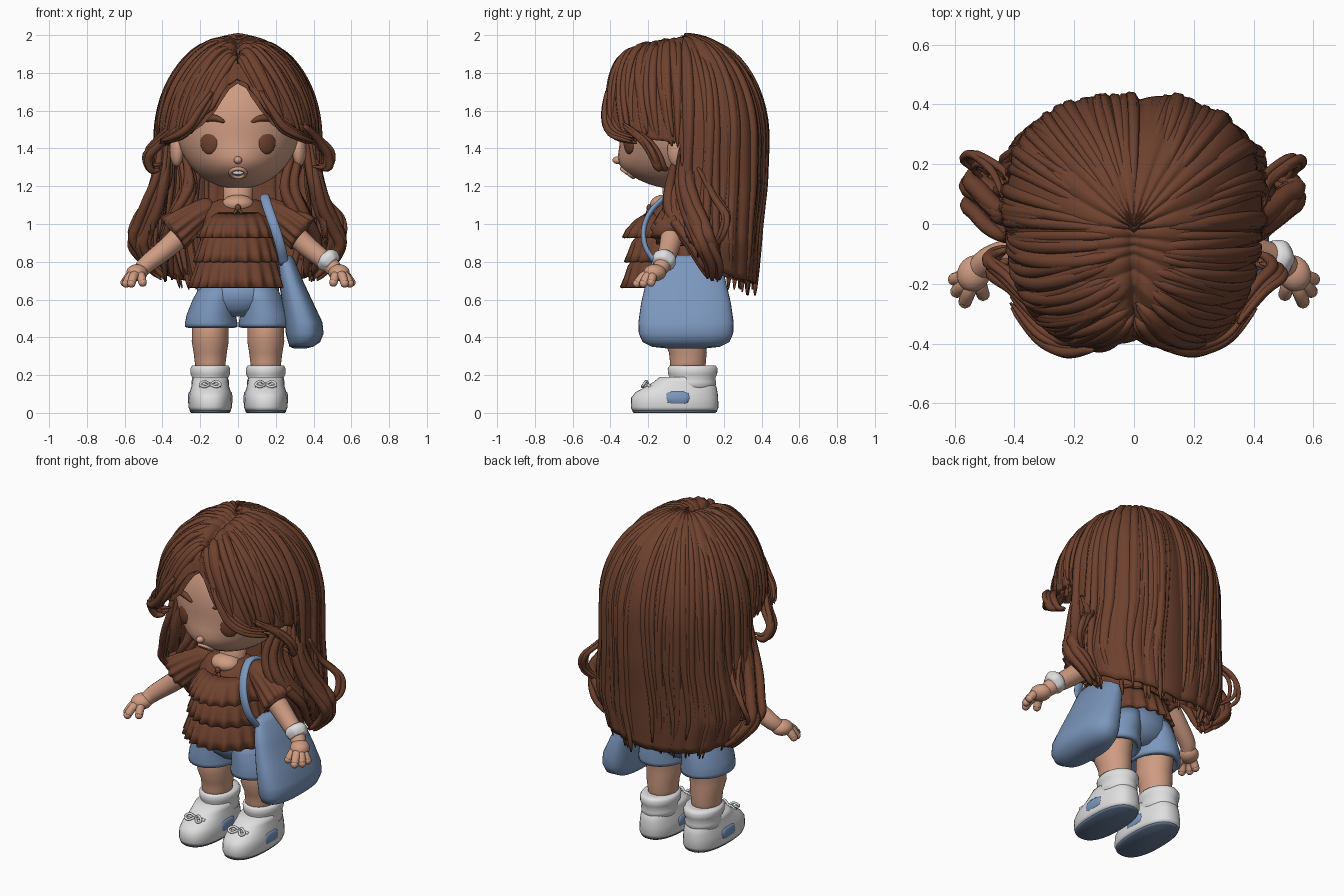
import bpy, bmesh, random
from math import sin, cos, pi, radians, acos, exp, copysign
from mathutils import Vector, Matrix

random.seed(7)
if "Cube" in bpy.data.objects:
    bpy.data.objects.remove(bpy.data.objects["Cube"])

def material(name, *rgb):
    m = bpy.data.materials.new(name)
    m.use_nodes = True
    m.diffuse_color = (*rgb, 1)
    m.node_tree.nodes["Principled BSDF"].inputs["Base Color"].default_value = (*rgb, 1)
    return m

BROWN = material("chestnut brown", .158, .054, .028)
SKIN = material("warm skin", .62, .33, .225)
BLUE = material("denim blue", .2, .31, .51)
WHITE = material("off white", .74, .74, .74)
SOLE = material("sole blue", .13, .19, .3)

def finish(name, bm, mat, thickness=0):
    bmesh.ops.recalc_face_normals(bm, faces=bm.faces)
    me = bpy.data.meshes.new(name)
    bm.to_mesh(me)
    bm.free()
    me.materials.append(mat)
    me.polygons.foreach_set("use_smooth", [True] * len(me.polygons))
    ob = bpy.data.objects.new(name, me)
    bpy.context.collection.objects.link(ob)
    if thickness:
        ob.modifiers.new("thickness", 'SOLIDIFY').thickness = thickness
    return ob

def bridge(bm, rings, cap=True):
    rows = [[bm.verts.new(p) for p in r] for r in rings]
    for a, b in zip(rows, rows[1:]):
        for i in range(len(a)):
            bm.faces.new((a[i - 1], a[i], b[i], b[i - 1]))
    if cap:
        bm.faces.new(rows[0])
        bm.faces.new(rows[-1])

def loft(name, rings, mat, cx=0, cy=0, power=2, pleats=0, sides=40, cap=True, thickness=0):
    """Stacks level rings given as z, x radius, y radius, x shift, y shift, pleat depth."""
    out, e = [], 2 / power
    for r in rings:
        z, rx, ry, dx, dy, amp = (list(r) + [0] * 3)[:6]
        out.append([])
        for i in range(sides):
            a = 2 * pi * i / sides
            c, s, k = cos(a), sin(a), 1 + amp * sin(pleats * a + sin(3 * a))
            out[-1].append((cx + dx + k * rx * copysign(abs(c) ** e, c),
                            cy + dy + k * ry * copysign(abs(s) ** e, s), z))
    bm = bmesh.new()
    bridge(bm, out, cap)
    return finish(name, bm, mat, thickness)

def smooth_path(pts, steps=5):
    p = [Vector(q) for q in pts]
    p = [2 * p[0] - p[1]] + p + [2 * p[-1] - p[-2]]
    out = []
    for a, b, c, d in zip(p, p[1:], p[2:], p[3:]):
        for t in (i / steps for i in range(steps)):
            out.append(.5 * (2 * b + (c - a) * t + (2 * a - 5 * b + 4 * c - d) * t * t
                             + (3 * b - a - 3 * c + d) * t ** 3))
    return out + [p[-2]]

def tube(bm, pts, radius, sides=8, flat=1, amp=0, pleats=0):
    """Sweeps a ring along a path; radius is a function of 0..1."""
    side, rings = Vector((1, .13, .07)), []
    for i, p in enumerate(pts):
        t = (pts[min(i + 1, len(pts) - 1)] - pts[max(i - 1, 0)]).normalized()
        side = (side - t * side.dot(t)).normalized()
        u, other, ring = i / (len(pts) - 1), t.cross(side), []
        for a in (2 * pi * j / sides for j in range(sides)):
            r = radius(u) * (1 + amp * u * sin(pleats * a))
            ring.append(p + side * cos(a) * r + other * sin(a) * r * flat)
        rings.append(ring)
    bridge(bm, rings)

def sweep(name, pts, radius, mat, **kw):
    bm = bmesh.new()
    tube(bm, smooth_path(pts), radius, **kw)
    return finish(name, bm, mat)

def ball(name, centre, radii, mat, turn=0):
    bm = bmesh.new()
    m = Matrix.Translation(centre) @ Matrix.Rotation(turn, 4, 'Z') @ Matrix.Diagonal((*radii, 1))
    bmesh.ops.create_uvsphere(bm, u_segments=40, v_segments=24, radius=1, matrix=m)
    return finish(name, bm, mat)

def table(rows, x):
    for (a, va), (b, vb) in zip(rows, rows[1:]):
        if x <= b:
            return va + (vb - va) * max(0, (x - a) / (b - a))
    return rows[-1][1]

# Head and face
def muzzle(x, z):
    return .07 * exp(-((z - 1.3) / .1) ** 2 - (x / .2) ** 2)

def face_point(x, z, lift=0):
    q = max(0, 1 - (x / .33) ** 2 - ((z - 1.525) / .34) ** 2)
    return Vector((x, -.05 - .3 * q ** .5 - muzzle(x, z) - lift, z))

for v in ball("head", (0, -.05, 1.525), (.33, .3, .34), SKIN).data.vertices:
    v.co.y -= muzzle(v.co.x, v.co.z) * max(0, min(1, (-.05 - v.co.y) / .1))
ball("nose", face_point(0, 1.338, .002), (.022, .026, .02), SKIN)
mouth = [face_point(.04 * cos(a * pi / 8), 1.27 + .022 * sin(a * pi / 8), .002) for a in range(17)]
sweep("lips", mouth, lambda u: .011, SKIN)
ball("teeth", face_point(0, 1.275, -.004), (.034, .008, .014), WHITE)
loft("neck", [(1.02, .09, .08), (1.12, .075, .07), (1.25, .08, .08)], SKIN, cy=-.05)
for s, side in ((1, "left"), (-1, "right")):
    ball(side + "_eye", face_point(s * .152, 1.43, -.009), (.052, .019, .06), BROWN, s * .48)
    brow = [face_point(s * x, z) for x, z in ((.07, 1.54), (.12, 1.56), (.17, 1.557), (.21, 1.535))]
    sweep(side + "_eyebrow", brow, lambda u: .004 + .015 * sin(pi * u) ** .6, BROWN)
    ball(side + "_ear", (s * .325, -.05, 1.39), (.035, .05, .085), SKIN, s * -.3)

# Hair: a draped surface that falls from the parting
HEM = [(0, 1.77), (9, 1.74), (18, 1.62), (28, 1.53), (40, 1.48), (60, 1.45), (86, 1.43),
       (88, .98), (105, .78), (130, .71), (180, .67)]
PART = [(0, -.36), (30, -.2), (60, -.1), (90, -.02), (180, 0)]
CREST = [(-.36, 1.86), (-.2, 1.97), (0, 2.012)]
FLARE = [(.65, .93), (.75, 1.0), (.9, 1.12), (1.05, 1.08), (1.2, 1.02), (1.45, 1)]
TUCK = [(.65, .88), (1.0, .93), (1.2, .98), (1.45, 1)]
WAIST = 1.45

def hair_point(phi, t, k=1):
    a, c, s = abs(phi), -cos(radians(phi)), sin(radians(phi))
    hem, y0 = table(HEM, a), table(PART, a)
    top = table(CREST, y0)
    n, depth = (2.3, .462) if c < 0 else (2.8, .43)
    r = k / ((abs(s) / .43) ** n + (abs(c) / depth) ** n) ** (1 / n) * (1 - .1 * exp(-(a / 9) ** 2))
    full = acos(max(0, min(1, (hem - WAIST) / (top - WAIST)))) * .45
    d = t * (full + max(0, WAIST - hem))
    ang, drop = min(d / .45, pi / 2), max(0, d - .45 * pi / 2)
    z = WAIST + (top - WAIST) * cos(ang) * (.5 + .5 * k) - drop
    z -= .045 * exp(-12 * ang) * max(0, min(1, (140 - a) / 40))
    x, y = s * r * sin(ang), y0 + (c * r - y0) * sin(ang)
    return Vector((x * table(FLARE, z), y * table(TUCK, z), z)) if drop else Vector((x, y, z))

for name, k, thickness in (("hair_outer_layer", .99, .02), ("hair_inner_layer", .84, 0)):
    rows = []
    for j in range(41):
        rows.append([])
        for phi in (-180 + 1.5 * i for i in range(240)):
            groove = abs(sin(radians(phi) * 13 + sin(radians(phi) * 5) + .6 * sin(j * .12)))
            rows[-1].append(hair_point(phi, j / 40, k * (.975 + .035 * groove ** .6)))
    bm = bmesh.new()
    bridge(bm, rows, cap=False)
    bmesh.ops.remove_doubles(bm, verts=bm.verts, dist=.0004)
    finish(name, bm, BROWN, thickness)

def strand_radius(r):
    return lambda u: r * (.15 + .85 * sin(pi * min(1, .03 + .97 * u)) ** .5)

# Strands lying along the hair, and ragged ends beneath it
bm = bmesh.new()
for n in range(150):
    phi0, sign, k = random.uniform(6, 180), random.choice((-1, 1)), random.uniform(.955, .985)
    if n > 110:
        phi0, k = random.uniform(95, 180), random.uniform(.8, .95)
    start, end = random.uniform(.03, .2), random.uniform(.94, 1.05)
    wave, swing, pts = random.uniform(0, 6), random.uniform(1, 3), []
    for u in (i / 27 for i in range(28)):
        t = start + (end - start) * u
        phi = phi0 + swing * sin(wave + 5 * t)
        phi = max(3, min(84, phi + 14 * t * t)) if phi0 < 84 else max(91, phi)
        pts.append(hair_point(sign * phi, t, k - .06 * max(0, 1 - 6 * u)))
    tube(bm, pts, strand_radius(random.uniform(.018, .03)), sides=7)
finish("hair_strands", bm, BROWN)

# Swept fringe, and curled locks beside the face and over the shoulders
LOCKS = [
    (11, .03, [(.38, .02, 1.46), (.41, -.01, 1.25), (.45, .02, 1.1), (.5, .07, .98),
               (.525, .1, .9), (.48, .14, .81), (.4, .14, .73)]),
    (11, .03, [(.31, .0, 1.4), (.27, -.05, 1.2), (.33, -.05, 1.05), (.39, .05, .9), (.37, .15, .72)]),
    (6, .016, [(.13, -.4, 1.7), (.19, -.41, 1.6), (.25, -.4, 1.52), (.32, -.36, 1.47), (.41, -.26, 1.44)]),
    (4, .02, [(.34, -.3, 1.52), (.42, -.2, 1.44), (.475, -.15, 1.37), (.465, -.12, 1.3), (.41, -.1, 1.3)]),
    (3, .013, [(.42, .08, 1.3), (.45, .16, 1.15), (.53, .22, 1.05), (.55, .2, .95), (.49, .15, .88)])]
bm = bmesh.new()
for s in (1, -1):
    for count, spread, path in LOCKS:
        for n in range(count):
            off = [random.uniform(-spread, spread) * f for f in (1, 1.6, 1)]
            pts = [Vector((s * x + random.uniform(-.012, .012), y, z)) + Vector(off) for x, y, z in path]
            tube(bm, smooth_path(pts), strand_radius(random.uniform(.6, 1.1) * min(.032, spread + .004)))
finish("hair_locks", bm, BROWN)

# Blouse with three ruffled tiers
loft("blouse_yoke", [(1.13, .1, .07), (1.11, .15, .1), (1.05, .19, .14), (.95, .2, .18),
                     (.72, .2, .18)], BROWN, cy=-.06)
for name, top, bottom, a, b, c, d in (("upper", 1.06, .93, .15, .14, .215, .26),
                                      ("middle", .95, .8, .18, .18, .23, .25),
                                      ("lower", .83, .665, .2, .2, .255, .27)):
    h = top - bottom
    loft("blouse_%s_tier" % name,
         [(top, a, b), (top - .3 * h, a * .6 + c * .4, b * .5 + d * .5, 0, 0, .015),
          (bottom + .3 * h, c * .95, d * .94, 0, 0, .03), (bottom, c, d, 0, 0, .045)],
         BROWN, cy=-.07, pleats=22, sides=168, cap=False, thickness=.014)
ball("neckline", (0, -.115, 1.105), (.085, .075, .05), SKIN)
ball("tie_knot", (0, -.195, 1.085), (.016, .014, .02), BROWN)

loft("shorts_hips", [(.51, .08, .1), (.55, .18, .145), (.6, .22, .17), (.7, .215, .17)], BLUE, cy=-.01)
for s, side in ((1, "left"), (-1, "right")):
    sweep("tie_end", [(0, -.195, 1.085), (s * .02, -.21, 1.05), (s * .025, -.24, 1.0)], lambda u: .008, BROWN)
    loft(side + "_shorts_leg", [(.66, .1, .16, -.035 * s), (.6, .118, .17, -.02 * s), (.52, .13, .176),
         (.475, .139, .178), (.455, .139, .176), (.45, .12, .15), (.5, .1, .13)], BLUE, cx=s * .142, cy=-.01)
    # Arms and hands
    arm = [(.17, -.04, 1.06), (.28, -.07, .96), (.38, -.09, .87), (.48, -.12, .79), (.52, -.15, .75)]
    sweep(side + "_arm", [(s * x, y, z) for x, y, z in arm], lambda u: .068 - .028 * u, SKIN, sides=20)
    sweep(side + "_sleeve", [(s * .13, -.05, 1.1), (s * .24, -.065, 1.03), (s * .345, -.085, .95)],
          lambda u: .045 + .055 * u ** .6, BROWN, sides=72, amp=.09, pleats=12)
    ball(side + "_palm", (s * .535, -.165, .742), (.055, .062, .045), SKIN, s * .5)
    for x, y, z in ((.6, -.185, .69), (.592, -.225, .685), (.565, -.26, .685), (.505, -.235, .69)):
        sweep(side + "_finger", [(s * .53, -.165, .74), (s * (x * .6 + .212), y * .6 - .066, .725),
                                 (s * x, y, z)], lambda u: .027 - .005 * u, SKIN, sides=12)
        ball(side + "_fingertip", (s * x, y, z), (.022, .022, .022), SKIN)
    # Legs, socks and shoes
    x = s * .147
    loft(side + "_leg", [(.18, .076, .09), (.27, .082, .095), (.32, .088, .1), (.38, .098, .112, 0, -.015),
                         (.43, .096, .112, 0, -.01), (.56, .1, .12)], SKIN, cx=x, cy=.01)
    loft(side + "_sock", [(.12, .095, .12), (.165, .1, .124), (.185, .094, .12), (.205, .104, .13),
                          (.235, .105, .132), (.25, .096, .122), (.25, .07, .09)], WHITE, cx=x, cy=.035)
    loft(side + "_shoe", [(.012, .108, .225), (.03, .115, .232), (.08, .114, .23), (.11, .109, .217, 0, .01),
                          (.14, .1, .185, 0, .035), (.165, .096, .155, 0, .045), (.19, .09, .125, 0, .045)],
         WHITE, cx=x, cy=-.06, power=2.4)
    loft(side + "_sole", [(0, .1, .216), (.006, .106, .223), (.014, .108, .225)], SOLE, cx=x, cy=-.06, power=2.4)
    loft(side + "_shoe_patch", [(.046, .1115, .045), (.054, .1175, .068), (.08, .1185, .076), (.104, .1155, .068),
                                (.112, .111, .045)], BLUE, cx=x, cy=-.045, power=6)
    for y, z in ((-.2, .15), (-.15, .168)):
        sweep(side + "_lace", [(x - .055, y + .01, z - .012), (x, y, z), (x + .055, y + .01, z - .012)],
              lambda u: .009, WHITE)
    for b in (.03, -.03):
        sweep(side + "_lace_bow", [(x, -.2, .15), (x + b, -.21, .168), (x + b * 1.8, -.225, .15),
              (x + b, -.23, .138), (x, -.2, .15)], lambda u: .007, WHITE)

# Bracelet on the left wrist, shoulder bag and strap
sweep("bracelet", [(.455, -.108, .83), (.475, -.115, .81), (.5, -.125, .785)],
      lambda u: .05 + .014 * sin(pi * u), WHITE, sides=24, amp=.06, pleats=6)
loft("bag", [(.835, .03, .15, .245), (.82, .045, .175, .25), (.7, .064, .21, .28), (.58, .083, .238, .317),
             (.48, .1, .252, .347), (.42, .1, .25, .353), (.375, .085, .23, .35), (.35, .062, .18, .335),
             (.342, .035, .11, .33)], BLUE, power=2.5)
sweep("bag_strap", [(.245, -.16, .79), (.225, -.215, .88), (.195, -.222, .98), (.16, -.175, 1.08),
                    (.14, -.08, 1.145), (.16, .04, 1.09), (.21, .12, .95), (.24, .14, .8)],
      lambda u: .026, BLUE, sides=12, flat=.55)
